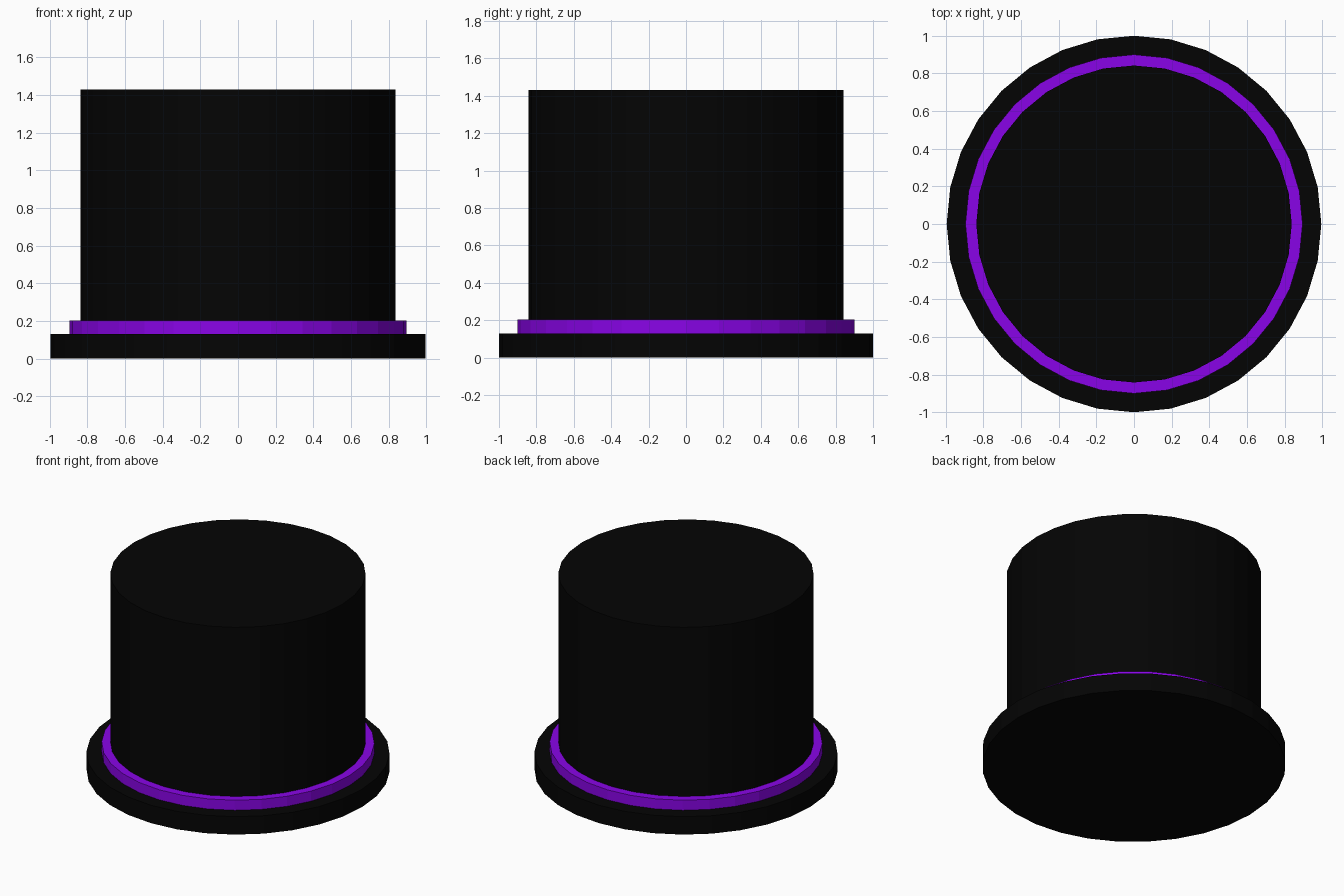
import bpy

if "Cube" in bpy.data.objects:
    bpy.data.objects.remove(bpy.data.objects["Cube"])


def material(name, rgb):
    m = bpy.data.materials.new(name)
    m.diffuse_color = (*rgb, 1.0)
    m.use_nodes = True
    m.node_tree.nodes["Principled BSDF"].inputs["Base Color"].default_value = m.diffuse_color
    return m


black = material("black felt", (0.0012, 0.0012, 0.0012))
purple = material("purple ribbon", (0.25, 0.0012, 0.8))


def disc(name, radius, z0, z1, mat):
    """Flat-shaded 32-sided cylinder from z0 to z1, a hair narrower in x."""
    bpy.ops.mesh.primitive_cylinder_add(
        vertices=32, radius=radius, depth=z1 - z0,
        location=(0, 0, (z0 + z1) / 2), scale=(0.995, 1, 1))
    ob = bpy.context.object
    ob.name = name
    ob.data.materials.append(mat)
    return ob


# Wide brim, ribbon around the base, tall crown
disc("brim", 1.0, 0.0, 0.13, black)
disc("hat_band", 0.90, 0.12, 0.203, purple)
disc("crown", 0.842, 0.125, 1.43, black)
